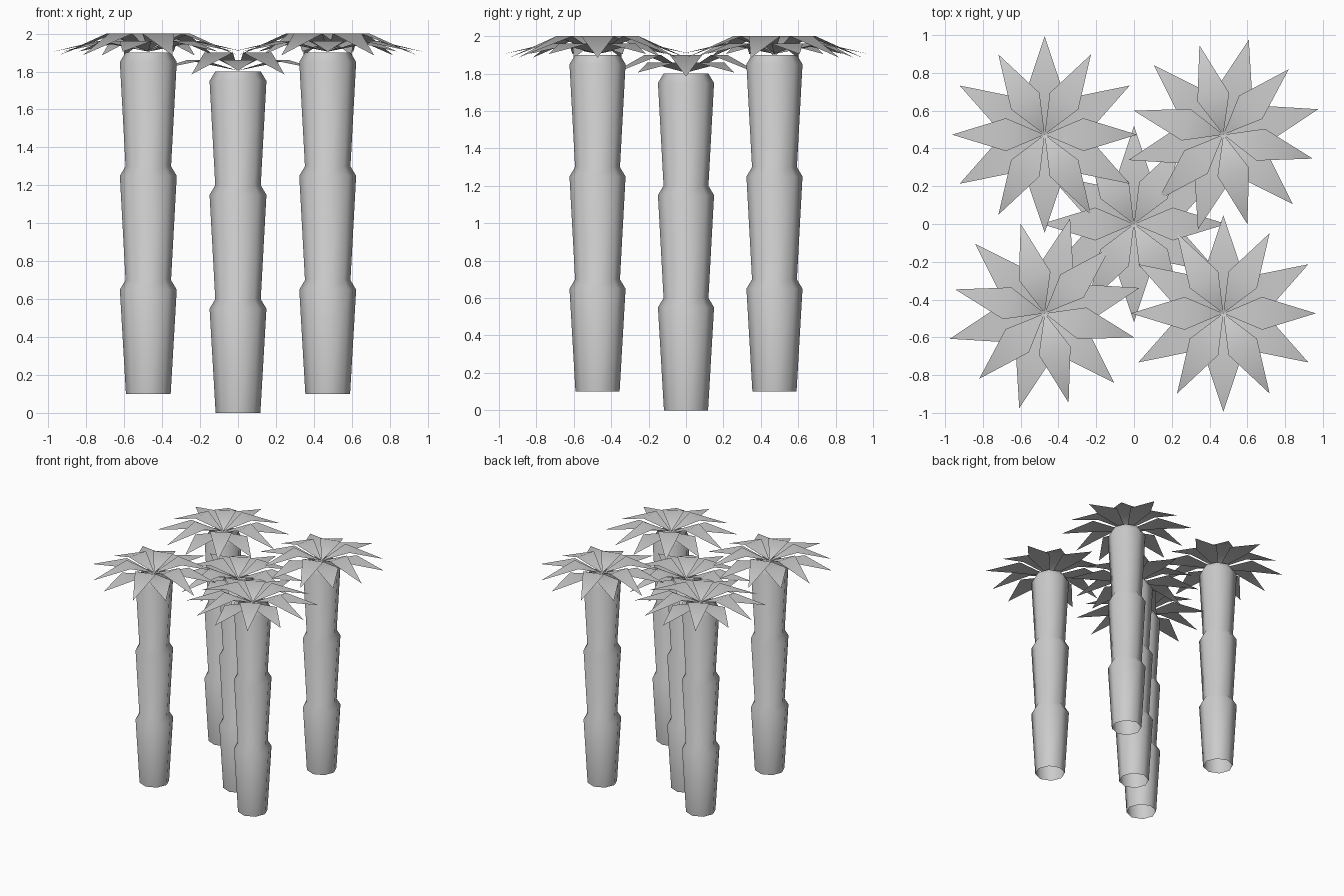
import bpy, bmesh
from math import sin, cos, pi, radians

if "Cube" in bpy.data.objects:
    bpy.data.objects.remove(bpy.data.objects["Cube"])

SIDES = 8
# trunk profile (radius, height): three flared segments
TRUNK = [(0.118, 0.0)]
for k in range(3):
    TRUNK += [(0.15, 0.6 * k + 0.55), (0.12, 0.6 * k + 0.60)]

# leaf kinds: start angle, root z, peak (radius, z), half width, tip (radius, z)
LEAVES = [
    (30, 1.805, (0.26, 1.86), 0.087, (0.52, 1.805)),
    (0, 1.81, (0.205, 1.90), 0.087, (0.49, 1.785)),
]


def make_object(name, bm, loc, smooth):
    for f in bm.faces:
        f.smooth = smooth
    me = bpy.data.meshes.new(name)
    bm.to_mesh(me)
    bm.free()
    ob = bpy.data.objects.new(name, me)
    ob.location = loc
    bpy.context.collection.objects.link(ob)
    return ob


def trunk(name, loc):
    # open tube lofted through the profile rings
    bm = bmesh.new()
    rings = [[bm.verts.new((r * cos(2 * pi * i / SIDES), r * sin(2 * pi * i / SIDES), z))
              for i in range(SIDES)] for r, z in TRUNK]
    for a, b in zip(rings, rings[1:]):
        for i in range(SIDES):
            j = (i + 1) % SIDES
            bm.faces.new((a[i], a[j], b[j], b[i]))
    ob = make_object(name, bm, loc, True)
    bpy.context.view_layer.objects.active = ob
    ob.select_set(True)
    bpy.ops.object.shade_smooth_by_angle(angle=radians(50))
    ob.select_set(False)


def crown(name, loc, turn):
    # two sets of six kite leaves, each rising to a fold and drooping to its tip
    bm = bmesh.new()
    for start, root_z, (pr, pz), hw, (tr, tz) in LEAVES:
        for k in range(6):
            a = radians(start + turn + 60 * k)
            c, s = cos(a), sin(a)

            def v(r, w, z):
                return bm.verts.new((r * c - w * s, r * s + w * c, z))

            root, right, left, tip = v(0, 0, root_z), v(pr, -hw, pz), v(pr, hw, pz), v(tr, 0, tz)
            bm.faces.new((root, right, left))
            bm.faces.new((right, tip, left))
    make_object(name, bm, loc, True)


# centre column plus four raised corner columns
P = 0.473
for name, loc, turn in [
    ("centre", (0, 0, 0), 0),
    ("front_right", (P, -P, 0.1), 0),
    ("back_left", (-P, P, 0.1), 0),
    ("back_right", (P, P, 0.1), -15),
    ("front_left", (-P, -P, 0.1), -15),
]:
    trunk(name + "_trunk", loc)
    crown(name + "_leaves", loc, turn)
